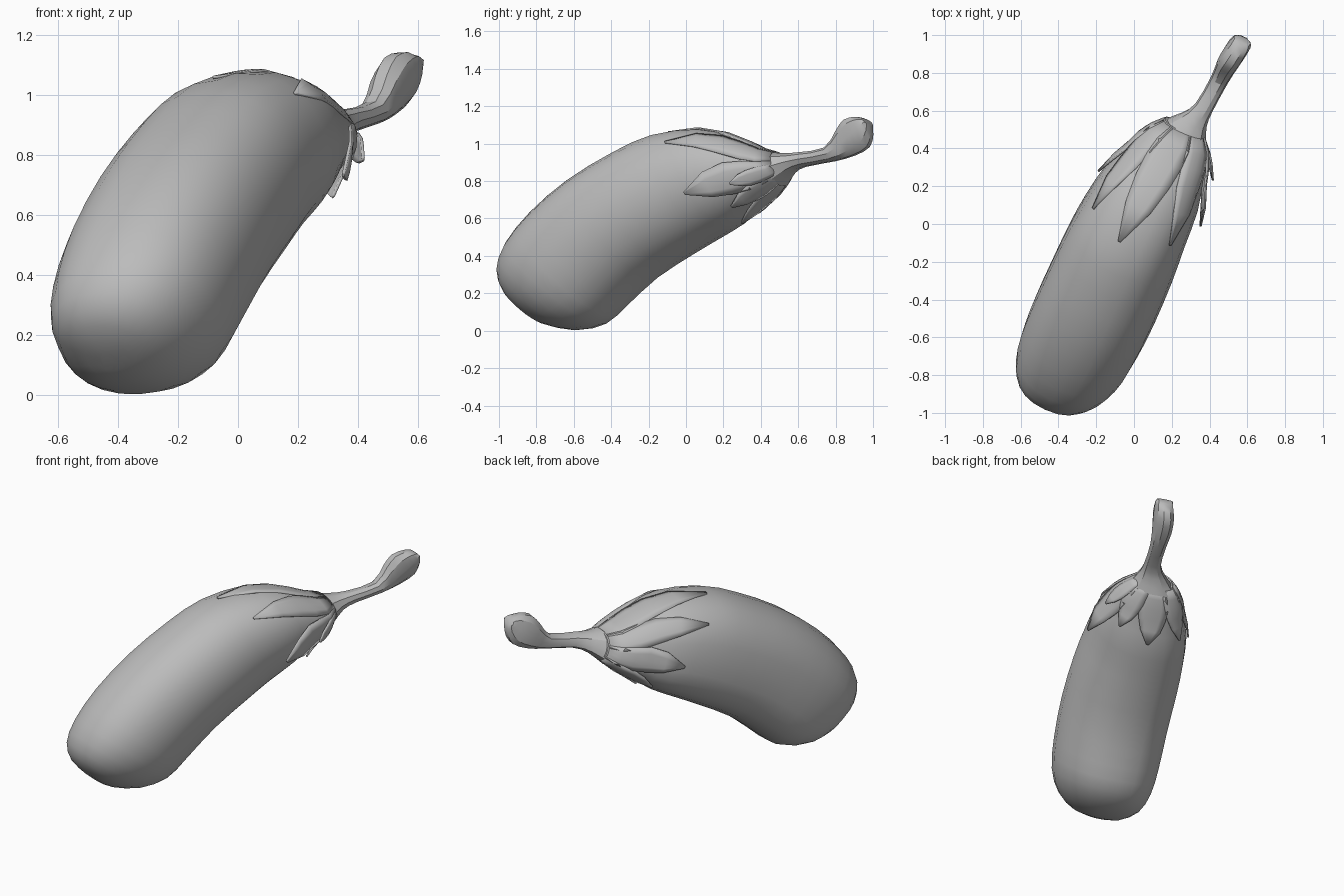
import bpy, bmesh, math
from mathutils import Vector

if "Cube" in bpy.data.objects:
    bpy.data.objects.remove(bpy.data.objects["Cube"])

GREY = (0.5, 0.5, 0.5, 1)
mat = bpy.data.materials.new("plain grey")
mat.use_nodes = True
mat.diffuse_color = GREY
mat.node_tree.nodes["Principled BSDF"].inputs["Base Color"].default_value = GREY

ALONG = Vector((0.41, 0.912, 0))    # heading of the fruit in plan
ACROSS = Vector((0.912, -0.41, 0))
SIDES = 24

# Cross-sections: top (distance, height), bottom (distance, height), half width, side shift
BODY = [
    (-1.00, 0.14, -0.93, 0.08, 0.03, -0.04),
    (-1.07, 0.23, -0.85, 0.035, 0.14, -0.035),
    (-1.09, 0.34, -0.68, 0.003, 0.235, -0.025),
    (-1.03, 0.475, -0.52, 0.035, 0.29, -0.01),
    (-0.88, 0.64, -0.40, 0.13, 0.31, -0.005),
    (-0.66, 0.81, -0.22, 0.28, 0.315, 0.0),
    (-0.40, 0.955, 0.00, 0.41, 0.31, 0.0),
    (-0.17, 1.05, 0.15, 0.49, 0.295, 0.0),
    (0.10, 1.08, 0.30, 0.57, 0.27, 0.01),
    (0.30, 1.04, 0.42, 0.66, 0.22, 0.02),
    (0.44, 0.98, 0.52, 0.73, 0.185, 0.03),
    (0.55, 0.95, 0.60, 0.81, 0.11, 0.035),
]
STEM = [
    (0.50, 0.96, 0.58, 0.77, 0.14, 0.035),
    (0.60, 0.95, 0.65, 0.84, 0.08, 0.06),
    (0.70, 0.955, 0.73, 0.875, 0.05, 0.085),
    (0.86, 0.98, 0.91, 0.905, 0.048, 0.10),
    (0.93, 1.07, 1.03, 0.935, 0.058, 0.105),
    (0.98, 1.13, 1.12, 0.98, 0.06, 0.115),
    (1.06, 1.145, 1.145, 1.05, 0.055, 0.125),
    (1.11, 1.13, 1.135, 1.10, 0.05, 0.125),
]


def section(rows, v):
    """Smoothly interpolated cross-section at row position v."""
    i = max(0, min(int(v), len(rows) - 2))
    f = v - i
    a, b, c, d = [rows[max(0, min(k, len(rows) - 1))] for k in range(i - 1, i + 3)]
    return [q + f * (r - p) / 2 + f * f * (2 * p - 5 * q + 4 * r - s) / 2
            + f ** 3 * (3 * q - p - 3 * r + s) / 2 for p, q, r, s in zip(a, b, c, d)]


def surface(rows, v, angle, lift=0.0):
    """Point on the lofted skin; angle 0 is the left side, a quarter turn is the top."""
    ts, tz, bs, bz, w, shift = section(rows, v)
    mid = ALONG * ((ts + bs) / 2) + Vector((0, 0, (tz + bz) / 2))
    up = ALONG * ((ts - bs) / 2) + Vector((0, 0, (tz - bz) / 2))
    c, s = math.cos(angle), math.sin(angle)
    c, s = [math.copysign(abs(k) ** 0.88, k) for k in (c, s)]
    tilt = Vector((0, 0, 0.05 * w * c))
    side = ACROSS * w * (c + 0.12 * min(s, 0))
    out = (side + up * s).normalized() * lift
    return mid + ACROSS * shift + side + up * s + tilt + out


def finish(name, bm, sharp):
    bmesh.ops.recalc_face_normals(bm, faces=bm.faces)
    mesh = bpy.data.meshes.new(name)
    bm.to_mesh(mesh)
    bm.free()
    mesh.materials.append(mat)
    ob = bpy.data.objects.new(name, mesh)
    bpy.context.collection.objects.link(ob)
    bpy.ops.object.select_all(action="DESELECT")
    ob.select_set(True)
    bpy.context.view_layer.objects.active = ob
    bpy.ops.object.shade_smooth_by_angle(angle=math.radians(sharp))
    return ob


def loft(name, rows, sides, sharp):
    bm = bmesh.new()
    rings = []
    for k in range(2 * len(rows) - 1):
        rings.append([bm.verts.new(surface(rows, k / 2, math.tau * j / sides))
                      for j in range(sides)])
    for a, b in zip(rings, rings[1:]):
        for j in range(sides):
            n = (j + 1) % sides
            bm.faces.new((a[j], a[n], b[n], b[j]))
    bm.faces.new(rings[0])
    bm.faces.new(rings[-1])
    return finish(name, bm, sharp)


def sepal(name, angle, tip, lift, spread):
    """Broad pointed calyx leaf, flush with the fruit and lifting towards its tip."""
    base, steps = 10.9, 5
    bm = bmesh.new()
    rows = []
    for k in range(steps + 1):
        f = k / steps
        width = spread * (1 - f ** 2.5) + 0.02
        rows.append([bm.verts.new(surface(BODY, base + (tip - base) * f,
                                          math.radians(angle) + width * e,
                                          0.002 + lift * f ** 2))
                     for e in (-1, -0.5, 0, 0.5, 1)])
    for a, b in zip(rows, rows[1:]):
        for j in range(4):
            bm.faces.new((a[j], a[j + 1], b[j + 1], b[j]))
    ob = finish(name, bm, 25)
    skin = ob.modifiers.new("thickness", "SOLIDIFY")
    skin.thickness = 0.01
    skin.offset = 0


loft("fruit_body", BODY, SIDES, 40)
loft("stem", STEM, 10, 30)

# Calyx leaves: angle, tip row, tip lift, spread
LEAVES = [(-12, 7.5, 0.05, 0.46), (44, 7.4, 0.0, 0.48), (95, 7.2, 0.0, 0.48),
          (142, 7.4, 0.0, 0.48), (187, 7.8, 0.012, 0.46), (232, 8.4, 0.015, 0.46),
          (275, 8.2, 0.015, 0.44), (314, 8.5, 0.025, 0.42), (345, 9.0, 0.06, 0.3)]
for n, leaf in enumerate(LEAVES, 1):
    sepal(f"calyx_leaf_{n}", *leaf)
